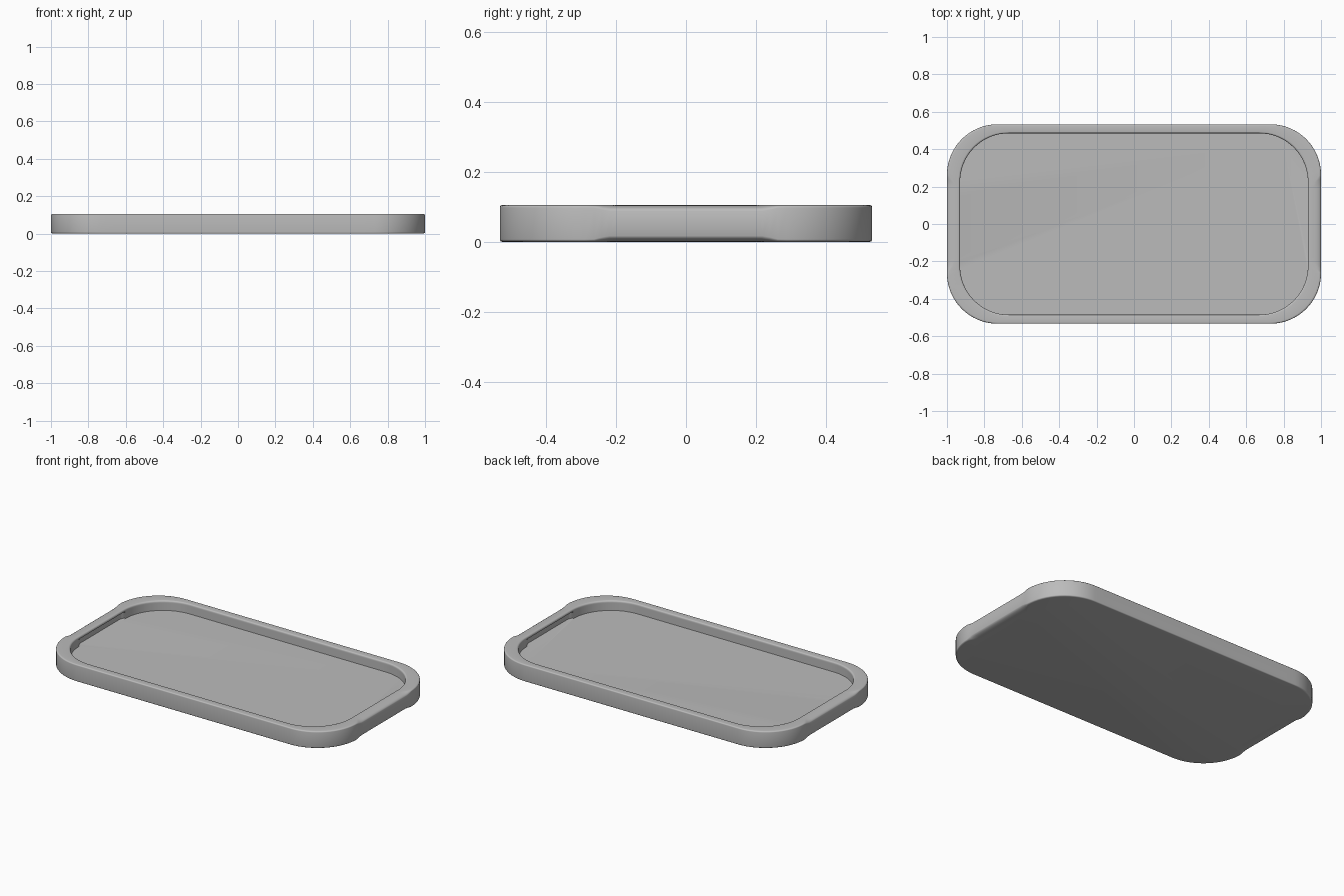
import bpy
import bmesh
import math

cube = bpy.data.objects.get("Cube")
if cube:
    bpy.data.objects.remove(cube, do_unlink=True)

HEIGHT, FLOOR = 0.105, 0.045
CORNER_STEPS, EDGE_STEPS = 16, 24

grey = bpy.data.materials.new("light_grey")
grey.use_nodes = True
colour = (0.5, 0.5, 0.5, 1)
grey.diffuse_color = colour
grey.node_tree.nodes["Principled BSDF"].inputs["Base Color"].default_value = colour


def outline(hx, hy, r):
    """Rounded rectangle, counter-clockwise, with evenly divided straight edges."""
    arcs = []
    for i, (sx, sy) in enumerate(((1, 1), (-1, 1), (-1, -1), (1, -1))):
        cx, cy = sx * (hx - r), sy * (hy - r)
        arcs.append([(cx + r * math.cos(a), cy + r * math.sin(a))
                     for a in ((i + k / CORNER_STEPS) * math.pi / 2
                               for k in range(CORNER_STEPS + 1))])
    pts = []
    for i, arc in enumerate(arcs):
        pts += arc
        (ax, ay), (bx, by) = arc[-1], arcs[(i + 1) % 4][0]
        pts += [(ax + (bx - ax) * k / EDGE_STEPS, ay + (by - ay) * k / EDGE_STEPS)
                for k in range(1, EDGE_STEPS)]
    return pts


def fillet(t0, z0, t1, z1, bulge_first, n=5):
    """Quarter-ellipse points; t runs across the rim from outside (0) to inside (1)."""
    pts = []
    for k in range(n + 1):
        a = k / n * math.pi / 2
        s, c = math.sin(a), 1 - math.cos(a)
        u, v = (c, s) if bulge_first else (s, c)
        pts.append((t0 + (t1 - t0) * u, z0 + (z1 - z0) * v))
    return pts


def section(ft, fz, undercut):
    """Rim cross-section: underside edge, outer wall, top, inner wall."""
    return (fillet(ft, 0, 0, fz, False)
            + fillet(0, HEIGHT - fz, ft, HEIGHT, True)
            + fillet(0.86, HEIGHT, 1, HEIGHT - 0.01, False)
            + [(1, 0.09), (1 - undercut, 0.085), (1 - undercut, FLOOR + 0.005), (1, FLOOR)])


def smoothstep(x):
    x = max(0, min(1, x))
    return x * x * (3 - 2 * x)


outer = outline(1, 0.533, 0.27)
inner = outline(0.93, 0.485, 0.26)
plain = section(0.14, 0.007, 0)
grip = section(0.7, 0.017, 0.2)

# Tray body: the rim section blends into a softer grip at the middle of both ends
bm = bmesh.new()
rings = []
for (p, pz), (g, gz) in zip(plain, grip):
    ring = []
    for (ox, oy), (ix, iy) in zip(outer, inner):
        w = smoothstep((0.27 - abs(oy)) / 0.05) if abs(ox) > 0.9 else 0
        t, z = p + (g - p) * w, pz + (gz - pz) * w
        ring.append(bm.verts.new((ox + (ix - ox) * t, oy + (iy - oy) * t, z)))
    rings.append(ring)
count = len(outer)
for a, b in zip(rings, rings[1:]):
    for i in range(count):
        j = (i + 1) % count
        bm.faces.new((a[i], a[j], b[j], b[i]))

# Floor and underside
bm.faces.new(rings[-1])
bm.faces.new(rings[0][::-1])
bmesh.ops.remove_doubles(bm, verts=bm.verts, dist=0.0001)
bmesh.ops.recalc_face_normals(bm, faces=bm.faces)

mesh = bpy.data.meshes.new("tray")
bm.to_mesh(mesh)
bm.free()
mesh.materials.append(grey)
tray = bpy.data.objects.new("tray", mesh)
bpy.context.collection.objects.link(tray)
bpy.context.view_layer.objects.active = tray
tray.select_set(True)
bpy.ops.object.shade_smooth_by_angle(angle=math.radians(35))
